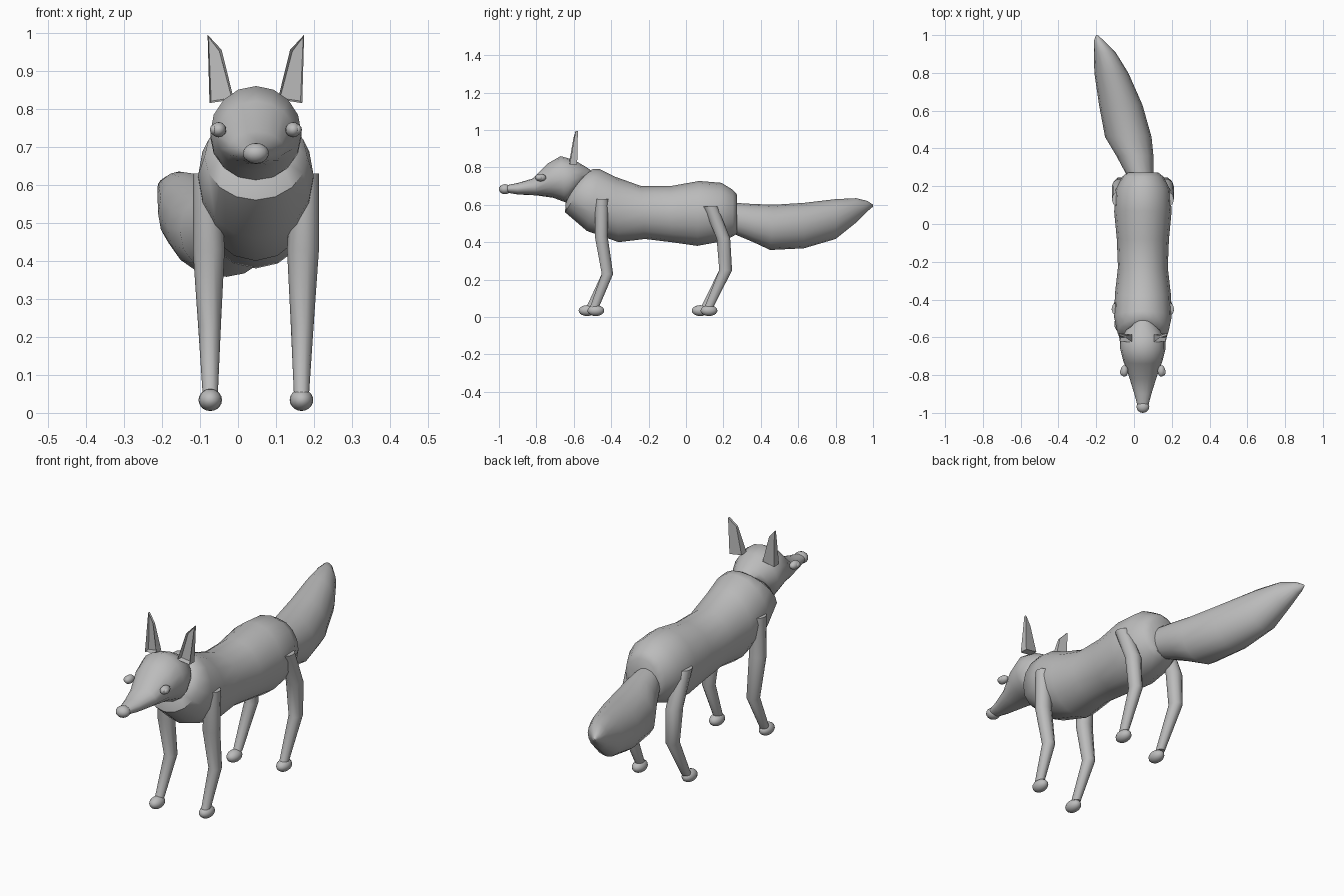
import bpy, bmesh, math
from mathutils import Vector

cube = bpy.data.objects.get("Cube")
if cube:
    bpy.data.objects.remove(cube, do_unlink=True)

MID = 0.047  # centre line of the body; the tail swings to the other side

grey = bpy.data.materials.new("plain grey")
grey.use_nodes = True
COLOUR = (0.5, 0.5, 0.5, 1)
grey.diffuse_color = COLOUR
grey.node_tree.nodes["Principled BSDF"].inputs["Base Color"].default_value = COLOUR


def finish(name, bm, angle=50):
    bmesh.ops.recalc_face_normals(bm, faces=bm.faces)
    mesh = bpy.data.meshes.new(name)
    bm.to_mesh(mesh)
    bm.free()
    mesh.materials.append(grey)
    obj = bpy.data.objects.new(name, mesh)
    bpy.context.collection.objects.link(obj)
    bpy.ops.object.select_all(action='DESELECT')
    obj.select_set(True)
    bpy.context.view_layer.objects.active = obj
    if angle:
        bpy.ops.object.shade_smooth_by_angle(angle=math.radians(angle))
    return obj


def loft(name, rings, sides=16):
    """Skin elliptical rings, each given as centre, half-width and half-height vectors."""
    bm = bmesh.new()
    loops = []
    for centre, across, up in rings:
        angles = [2 * math.pi * i / sides for i in range(sides)]
        loops.append([bm.verts.new(centre + across * math.cos(a) + up * math.sin(a))
                      for a in angles])
    for a, b in zip(loops, loops[1:]):
        for i in range(sides):
            j = (i + 1) % sides
            bm.faces.new((a[i], a[j], b[j], b[i]))
    bm.faces.new(loops[0])
    bm.faces.new(loops[-1])
    return finish(name, bm)


def profile_loft(name, sections):
    """Sections: x, top y, top z, bottom y, bottom z, half width."""
    rings = []
    for x, ty, tz, by, bz, w in sections:
        top, bottom = Vector((x, ty, tz)), Vector((x, by, bz))
        rings.append(((top + bottom) / 2, Vector((w, 0, 0)), (top - bottom) / 2))
    return loft(name, rings)


def ball(name, centre, radii):
    bm = bmesh.new()
    bmesh.ops.create_uvsphere(bm, u_segments=16, v_segments=10, radius=1)
    bmesh.ops.scale(bm, vec=radii, verts=bm.verts)
    bmesh.ops.translate(bm, vec=centre, verts=bm.verts)
    return finish(name, bm)


# Body, from chest to rump
profile_loft("body", [
    (MID, -.53, .77, -.64, .65, .09),
    (MID, -.50, .79, -.647, .56, .135),
    (MID, -.46, .79, -.53, .46, .152),
    (MID, -.38, .75, -.36, .40, .148),
    (MID, -.24, .70, -.22, .417, .132),
    (MID, -.08, .70, -.08, .40, .138),
    (MID, .07, .727, .06, .38, .152),
    (MID, .19, .717, .17, .40, .145),
    (MID, .25, .68, .25, .43, .11),
    (MID, .272, .655, .272, .445, .082)])

# Head with tapering snout
profile_loft("head", [
    (MID, -.98, .70, -.98, .668, .024),
    (MID, -.90, .716, -.90, .655, .045),
    (MID, -.82, .74, -.80, .65, .073),
    (MID, -.74, .82, -.71, .637, .104),
    (MID, -.67, .86, -.65, .615, .12),
    (MID, -.60, .84, -.64, .612, .12),
    (MID, -.54, .805, -.615, .635, .098),
    (MID, -.51, .785, -.59, .67, .06)])

ball("nose", (MID, -.968, .683), (.034, .032, .027))

# Bushy tail, swinging to one side
profile_loft("tail", [
    (.03, .265, .61, .265, .44, .072),
    (.005, .36, .604, .36, .40, .098),
    (-.03, .47, .60, .45, .358, .123),
    (-.07, .63, .61, .63, .367, .115),
    (-.12, .80, .63, .80, .417, .09),
    (-.155, .91, .635, .91, .505, .057),
    (-.185, .97, .62, .97, .565, .027),
    (-.197, 1.0, .60, 1.0, .59, .004)])


def limb(name, side, path, lag):
    """Path: outward distance, y, z, half width, half depth."""
    rings = []
    for i, (u, y, z, w, d) in enumerate(path):
        shift = lag if i == len(path) - 1 else 0
        rings.append((Vector((MID + side * u, y - shift, z)),
                      Vector((w, 0, 0)), Vector((0, d, 0))))
    return loft(name, rings, 10)


front_path = [(.13, -.45, .63, .036, .038), (.124, -.453, .43, .042, .036),
              (.122, -.42, .23, .03, .032), (.12, -.49, .05, .02, .025)]
hind_path = [(.132, .13, .59, .032, .04), (.124, .20, .42, .04, .038),
             (.122, .212, .25, .031, .036), (.12, .122, .05, .02, .025)]

# Ear outline (outward, y, z), lower edge to tip
ear_back = [(.058, -.585, .825), (.09, -.59, .955), (.127, -.578, .995), (.122, -.582, .815)]


def ear(name, side):
    bm = bmesh.new()
    back = [bm.verts.new((MID + side * u, y, z)) for u, y, z in ear_back]
    front = [bm.verts.new((MID + side * u, y - (.04 if z < .9 else .012), z))
             for u, y, z in ear_back]
    bm.faces.new(back)
    face = bm.faces.new(front)
    for i in range(len(back)):
        j = (i + 1) % len(back)
        bm.faces.new((back[i], back[j], front[j], front[i]))
    # Hollow the front of the ear
    bmesh.ops.recalc_face_normals(bm, faces=bm.faces)
    bmesh.ops.inset_region(bm, faces=[face], thickness=.007, depth=0)
    for v in face.verts:
        v.co.y += .022 if v.co.z < .9 else .006
    finish(name, bm, 0)


for side, label in ((1, "left"), (-1, "right")):
    lag = 0 if side > 0 else .02
    foot_lag = 0 if side > 0 else .047
    limb(label + "_front_leg", side, front_path, lag)
    limb(label + "_hind_leg", side, hind_path, lag)
    for end, y in (("front", -.482), ("hind", .123)):
        ball(f"{label}_{end}_foot", (MID + side * .12, y - foot_lag, .034),
             (.031, .045, .029))
    ball(label + "_eye", (MID + side * .098, -.778, .745), (.02, .03, .02))
    ball(label + "_pupil", (MID + side * .109, -.784, .745), (.012, .018, .014))
    ear(label + "_ear", side)
